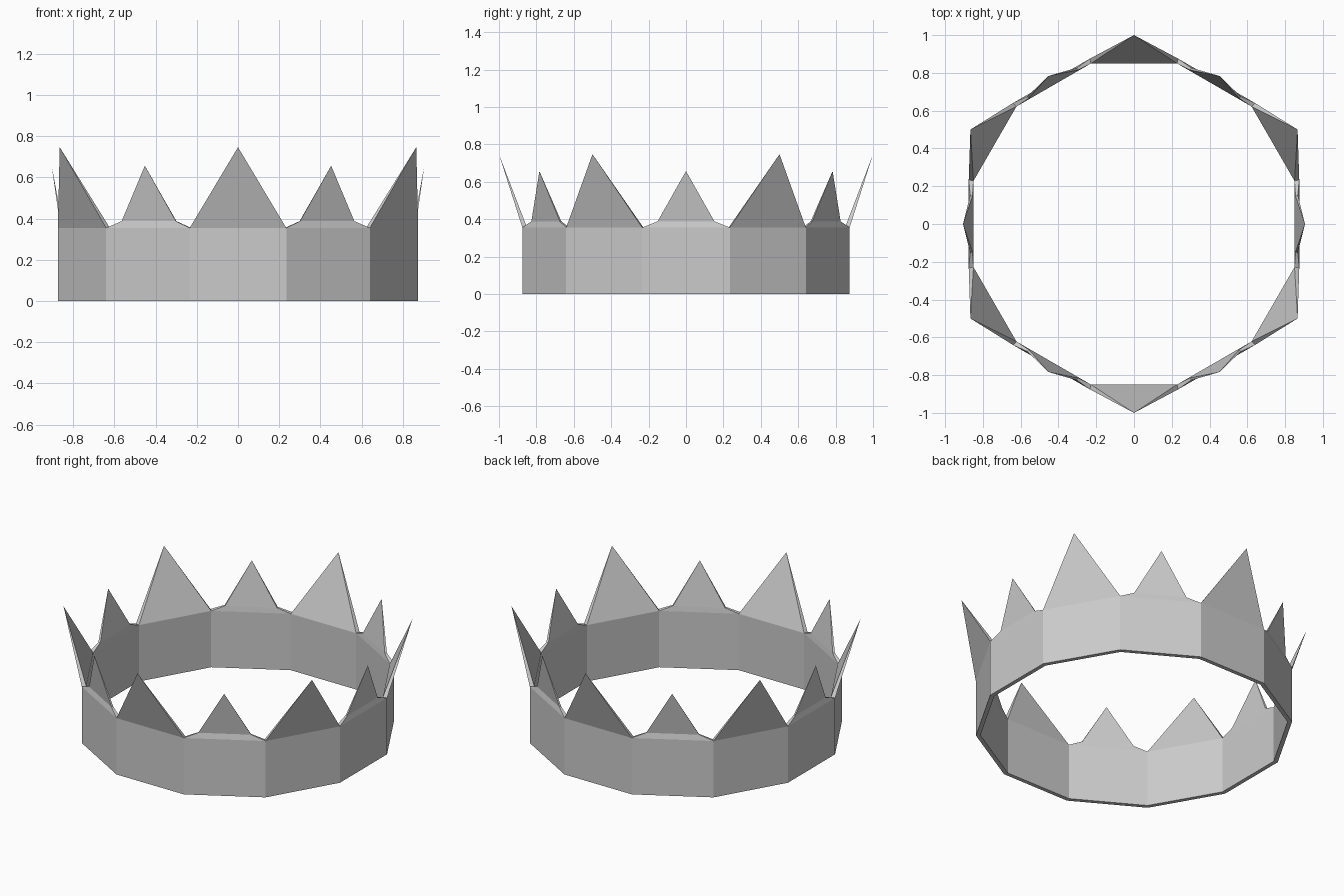
import bpy, bmesh, math
from mathutils import Vector

if "Cube" in bpy.data.objects:
    bpy.data.objects.remove(bpy.data.objects["Cube"], do_unlink=True)

# Single plain metal colour
metal = bpy.data.materials.new("grey_metal")
metal.use_nodes = True
metal.diffuse_color = (0.6, 0.6, 0.6, 1)
metal.node_tree.nodes["Principled BSDF"].inputs["Base Color"].default_value = (0.6, 0.6, 0.6, 1)

SIDES = 12
STEP = 2 * math.pi / SIDES
BAND_TOP = 0.355
OUTER, INNER = 0.875, 0.85      # distance of the flat walls from the axis
HALF = math.tan(STEP / 2)       # half wall width per unit of distance


def add_side(bm, index):
    """One wall of the band with its spike; tall and small spikes alternate."""
    angle = -math.pi / 2 + index * STEP
    out = Vector((math.cos(angle), math.sin(angle), 0))
    along = Vector((-math.sin(angle), math.cos(angle), 0))

    def vert(dist, side, z):
        return bm.verts.new(out * dist + along * side + Vector((0, 0, z)))

    def ring(outer, inner, outer_half, inner_half, z):
        return [vert(outer, -outer_half, z), vert(outer, outer_half, z),
                vert(inner, inner_half, z), vert(inner, -inner_half, z)]

    def bridge(low, high, edges):
        for i in edges:
            j = (i + 1) % 4
            bm.faces.new((low[i], low[j], high[j], high[i]))

    # Wall segment: outside, inside and underside
    bottom = ring(OUTER, INNER, OUTER * HALF, INNER * HALF, 0)
    top = ring(OUTER, INNER, OUTER * HALF, INNER * HALF, BAND_TOP)
    bridge(bottom, top, (0, 2))
    bm.faces.new(bottom[::-1])

    # Small spikes rise from a bevelled shoulder
    if index % 2:
        shoulder = ring(0.867, 0.855, 0.152, 0.148, 0.388)
        bridge(top, shoulder, range(4))
        base, tip = shoulder, vert(0.905, 0, 0.657)
    else:
        base, tip = top, vert(1.0, 0, 0.747)

    # Spike leaning outward to a point
    for i in range(4):
        bm.faces.new((base[i], base[(i + 1) % 4], tip))


bm = bmesh.new()
for k in range(SIDES):
    add_side(bm, k)
bmesh.ops.remove_doubles(bm, verts=bm.verts[:], dist=0.0005)

mesh = bpy.data.meshes.new("crown")
bm.to_mesh(mesh)
bm.free()
mesh.materials.append(metal)
crown = bpy.data.objects.new("crown", mesh)
bpy.context.collection.objects.link(crown)
